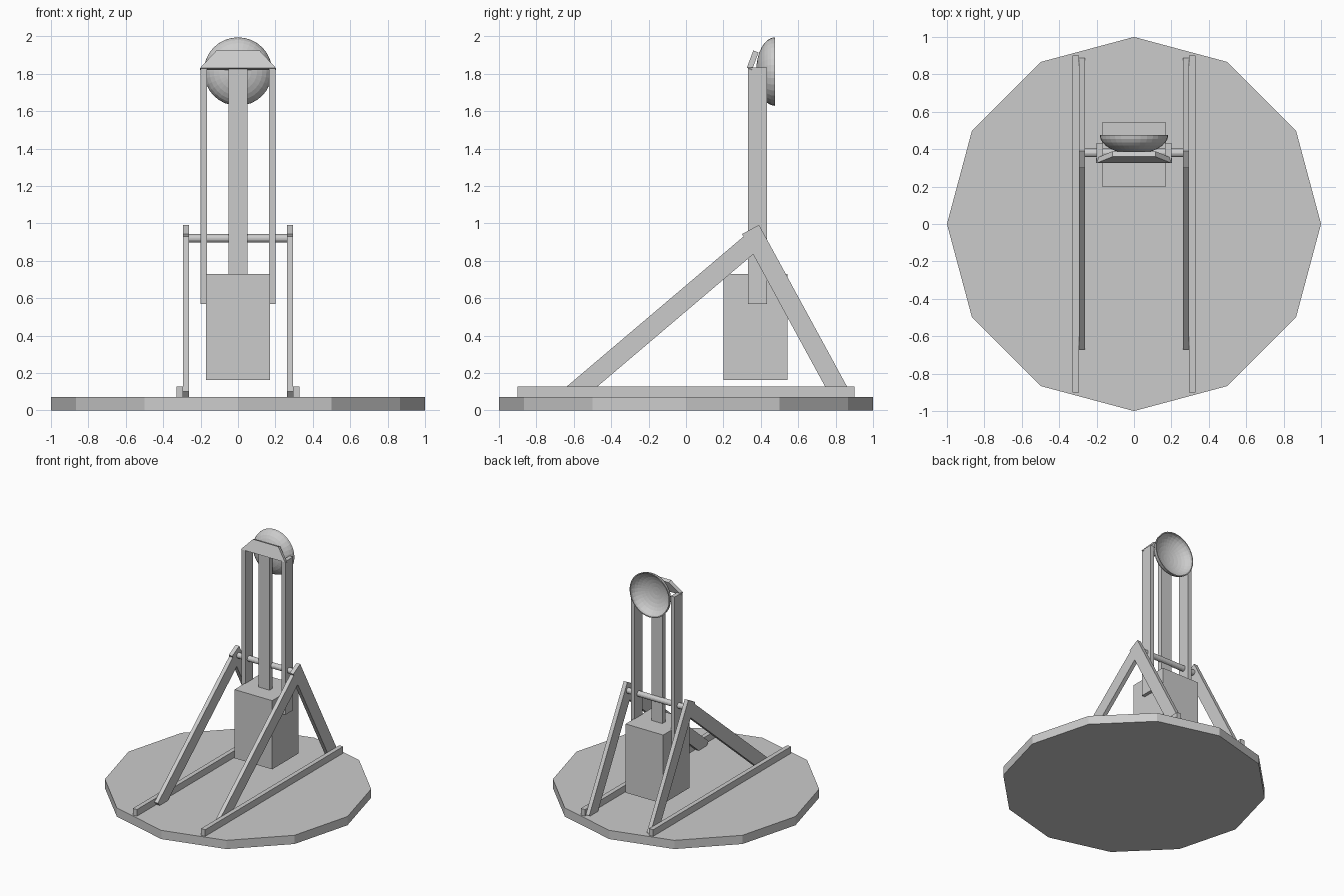
import bpy, bmesh
from math import sin, cos, atan2, pi
from mathutils import Vector

if "Cube" in bpy.data.objects:
    bpy.data.objects.remove(bpy.data.objects["Cube"])


def make_object(name, bm):
    bmesh.ops.recalc_face_normals(bm, faces=bm.faces)
    me = bpy.data.meshes.new(name)
    bm.to_mesh(me)
    bm.free()
    ob = bpy.data.objects.new(name, me)
    bpy.context.collection.objects.link(ob)
    return ob


def prism(name, points, offset):
    """Extrude a planar outline by an offset vector."""
    bm = bmesh.new()
    face = bm.faces.new([bm.verts.new(p) for p in points])
    ext = bmesh.ops.extrude_face_region(bm, geom=[face], use_keep_orig=True)
    verts = [v for v in ext["geom"] if isinstance(v, bmesh.types.BMVert)]
    bmesh.ops.translate(bm, verts=verts, vec=offset)
    return make_object(name, bm)


def box(name, x0, x1, y0, y1, z0, z1):
    return prism(name, [(x0, y0, z0), (x1, y0, z0), (x1, y1, z0), (x0, y1, z0)],
                 (0, 0, z1 - z0))


def beam(name, x0, x1, a, b, width):
    """Square-ended beam between two points of the y-z plane."""
    a, b = Vector(a), Vector(b)
    d = (b - a).normalized()
    n = Vector((-d.y, d.x)) * width / 2
    return prism(name, [(x0, p.x, p.y) for p in (a + n, b + n, b - n, a - n)],
                 (x1 - x0, 0, 0))


# Twelve-sided base
prism("base", [(cos(i * pi / 6), sin(i * pi / 6), 0) for i in range(12)], (0, 0, 0.072))

# Rails, A-frame legs and arm side posts on both sides
for s, side in ((-1, "left"), (1, "right")):
    box("rail_" + side, s * 0.293, s * 0.33, -0.9, 0.9, 0.07, 0.127)
    beam("front_leg_" + side, s * 0.262, s * 0.295, (-0.636, 0.06), (0.38, 0.922), 0.106)
    beam("back_leg_" + side, s * 0.262, s * 0.295, (0.842, 0.055), (0.345, 0.968), 0.103)
    box("side_post_" + side, s * 0.166, s * 0.2, 0.332, 0.434, 0.57, 1.835)

# Axle
ring = [(-0.275, 0.38 + 0.023 * cos(i * pi / 8), 0.92 + 0.023 * sin(i * pi / 8))
        for i in range(16)]
prism("axle", ring, (0.55, 0, 0))

# Throwing arm and counterweight
box("centre_post", -0.05, 0.05, 0.34, 0.38, 0.6, 1.835)
box("counterweight", -0.172, 0.172, 0.2, 0.543, 0.163, 0.73)

# Tilted trapezoid crosspiece
prism("crosspiece", [(-0.202, 0.325, 1.832), (0.202, 0.325, 1.832),
                     (0.115, 0.36, 1.925), (-0.115, 0.36, 1.925)], (0, 0.028, -0.011))

# Open dish facing the back: closed outer and inner shell profile, spun about y
bm = bmesh.new()
N = 32
R, D, T = 0.183, 0.1, 0.008
C = Vector((0, 0.475, 1.812))
profile = [(R * cos(i * pi / 16), -D * sin(i * pi / 16)) for i in range(8, -1, -1)]
profile += [((R - T) * cos(i * pi / 16), -(D - T) * sin(i * pi / 16)) for i in range(9)]
verts = [bm.verts.new(C + Vector((r, y, 0))) for r, y in profile]
edges = [bm.edges.new(p) for p in zip(verts, verts[1:])]
bmesh.ops.spin(bm, geom=verts + edges, cent=C, axis=(0, 1, 0), angle=2 * pi,
               steps=N, use_merge=False)
bmesh.ops.remove_doubles(bm, verts=bm.verts, dist=0.0005)
make_object("dish", bm)
